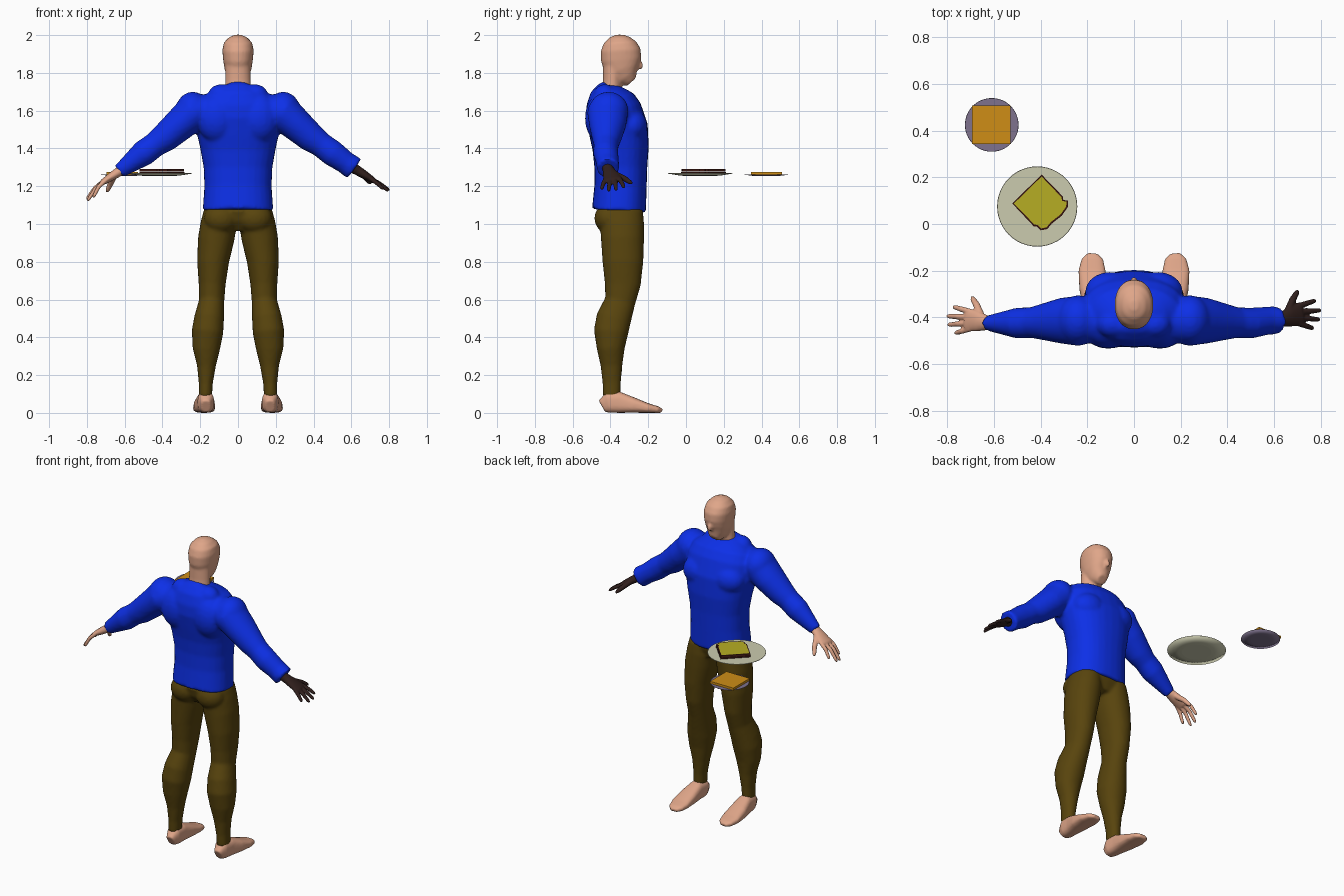
import bpy, bmesh, math
from mathutils import Vector, Matrix

if "Cube" in bpy.data.objects:
    bpy.data.objects.remove(bpy.data.objects["Cube"], do_unlink=True)


def material(name, rgb):
    m = bpy.data.materials.new(name)
    m.use_nodes = True
    m.diffuse_color = (*rgb, 1)
    m.node_tree.nodes["Principled BSDF"].inputs["Base Color"].default_value = (*rgb, 1)
    return m


SKIN = material("skin", (0.74, 0.38, 0.25))
BLUE = material("shirt blue", (0.004, 0.03, 0.83))
BROWN = material("trouser brown", (0.098, 0.058, 0.004))
GLOVE = material("glove black brown", (0.03, 0.014, 0.012))
CREAM = material("plate cream", (0.6, 0.6, 0.43))
MAUVE = material("saucer mauve", (0.21, 0.17, 0.27))
ORANGE = material("cheese orange", (0.62, 0.27, 0.008))
MUSTARD = material("mustard yellow", (0.47, 0.42, 0.017))
CRUST = material("crust", (0.06, 0.012, 0.008))

X, Y, Z = Vector((1, 0, 0)), Vector((0, 1, 0)), Vector((0, 0, 1))


def loft(bm, sections, u, seg=28, power=2.0):
    """Skin closed rings (centre, half width along u, other half width)."""
    pts = [Vector(s[0]) for s in sections]
    rings = []
    for i, (c, a, b) in enumerate(sections):
        t = (pts[min(i + 1, len(pts) - 1)] - pts[max(i - 1, 0)]).normalized()
        w = (u - t * u.dot(t)).normalized()
        v = t.cross(w)
        ring = []
        for k in range(seg):
            ang = math.tau * k / seg
            co, si = math.cos(ang), math.sin(ang)
            p = math.copysign(abs(co) ** (2 / power), co) * a
            q = math.copysign(abs(si) ** (2 / power), si) * b
            ring.append(bm.verts.new(pts[i] + w * p + v * q))
        rings.append(ring)
    for r, s in zip(rings, rings[1:]):
        for k in range(seg):
            j = (k + 1) % seg
            bm.faces.new((r[k], r[j], s[j], s[k]))
    bm.faces.new(rings[0][::-1])
    bm.faces.new(rings[-1])


def column(bm, rows, power=2.0):
    """Loft of level rings given as z, x0, x1, y0, y1."""
    loft(bm, [(((x0 + x1) / 2, (y0 + y1) / 2, z), abs(x1 - x0) / 2, (y1 - y0) / 2)
              for z, x0, x1, y0, y1 in rows], X, power=power)


def ball(bm, centre, size):
    m = Matrix.Translation(centre) @ Matrix.Diagonal((*size, 1))
    bmesh.ops.create_uvsphere(bm, u_segments=20, v_segments=12, radius=1, matrix=m)


def finish(name, bm, mats, voxel=0, smooth=3):
    bmesh.ops.recalc_face_normals(bm, faces=bm.faces[:])
    me = bpy.data.meshes.new(name)
    bm.to_mesh(me)
    bm.free()
    for m in mats:
        me.materials.append(m)
    ob = bpy.data.objects.new(name, me)
    bpy.context.scene.collection.objects.link(ob)
    if voxel:  # fuse overlapping volumes into one soft skin
        rm = ob.modifiers.new("fuse", "REMESH")
        rm.mode, rm.voxel_size, rm.use_smooth_shade = "VOXEL", voxel, True
        sm = ob.modifiers.new("soften", "SMOOTH")
        sm.factor, sm.iterations = 0.5, smooth
    return ob


# Head and neck
bm = bmesh.new()
column(bm, [(z, -w, w, y0, y1) for z, w, y0, y1 in (
    (1.752, .03, -.32, -.258), (1.78, .055, -.38, -.247), (1.82, .071, -.43, -.241),
    (1.87, .079, -.45, -.237), (1.92, .083, -.452, -.24), (1.96, .075, -.437, -.262),
    (1.988, .048, -.405, -.295), (2.002, .016, -.37, -.33))], 2.2)
column(bm, [(1.66, -.07, .07, -.45, -.34), (1.76, -.067, .067, -.44, -.34),
            (1.85, -.065, .065, -.44, -.33)])
ball(bm, (0, -.242, 1.84), (.014, .014, .024))
finish("head", bm, [SKIN], .008)

# Shirt: torso, muscles and sleeves
bm = bmesh.new()
column(bm, [(z, -w, w, y0, y1) for z, w, y0, y1 in (
    (1.07, .187, -.498, -.212), (1.2, .178, -.485, -.208), (1.3, .182, -.485, -.205),
    (1.4, .2, -.495, -.197), (1.5, .222, -.515, -.2), (1.6, .225, -.535, -.235),
    (1.66, .2, -.53, -.272), (1.705, .14, -.505, -.315), (1.735, .085, -.465, -.35))], 2.3)
cuffs = {-1: [((-.63, -.425, 1.278), .032, .037)],
         1: [((.57, -.415, 1.325), .06, .06), ((.615, -.412, 1.293), .06, .064)]}
for s in (-1, 1):
    loft(bm, [((s * .15, -.41, 1.61), .09, .08), ((s * .24, -.415, 1.59), .108, .1),
              ((s * .31, -.415, 1.525), .098, .087), ((s * .39, -.42, 1.455), .078, .077),
              ((s * .44, -.423, 1.42), .066, .066),
              ((s * .5, -.425, 1.375), .066, .069)] + cuffs[s], Y)
    ball(bm, (s * .1, -.29, 1.52), (.11, .085, .09))
    ball(bm, (s * .24, -.41, 1.6), (.09, .105, .1))
    ball(bm, (s * .11, -.45, 1.56), (.11, .085, .13))
    ball(bm, (s * .09, -.43, 1.68), (.07, .06, .06))
ball(bm, (0, -.43, 1.71), (.08, .035, .045))
finish("shirt", bm, [BLUE], .011)

# Trousers
bm = bmesh.new()
column(bm, [(.975, -.12, .12, -.42, -.25), (1.03, -.18, .18, -.46, -.23),
            (1.085, -.175, .175, -.475, -.225)], 2.3)
for s in (-1, 1):
    column(bm, [(z, s * a, s * b, y0, y1) for z, a, b, y0, y1 in (
        (.08, .138, .208, -.44, -.348), (.16, .133, .208, -.442, -.345),
        (.25, .117, .217, -.452, -.337), (.34, .095, .24, -.472, -.325),
        (.43, .078, .245, -.488, -.305), (.5, .074, .232, -.475, -.29),
        (.59, .073, .207, -.43, -.268), (.68, .066, .208, -.43, -.24),
        (.8, .048, .217, -.442, -.226), (.92, .02, .212, -.45, -.222),
        (1.0, .006, .198, -.455, -.222), (1.07, .01, .18, -.45, -.228))], 2.1)
    ball(bm, (s * .09, -.41, 1.03), (.09, .075, .08))
finish("trousers", bm, [BROWN], .01)

# Bare feet
for side, s in (("right", -1), ("left", 1)):
    bm = bmesh.new()
    loft(bm, [((s * x, y, h / 2), w, h / 2) for y, x, w, h in (
        (-.445, .17, .025, .07), (-.41, .17, .043, .11), (-.35, .173, .046, .11),
        (-.28, .178, .056, .082), (-.2, .18, .058, .05), (-.15, .178, .046, .035),
        (-.127, .176, .022, .022))], X, power=2.8)
    column(bm, [(.04, s * .137, s * .208, -.438, -.34), (.13, s * .142, s * .204, -.434, -.354)])
    finish(side + "_foot", bm, [SKIN], .006)


# Hands: wrist, palm, four fingers and a thumb
def hand(name, mat, wrist, knuckle, tips, thumb, bend):
    bm = bmesh.new()
    w, k = Vector(wrist), Vector(knuckle)
    loft(bm, [(w + (w - k) * .3, .029, .03), (w, .03, .026), (w.lerp(k, .5), .043, .022),
              (k, .05, .016), (k + (k - w) * .1, .042, .011)], Y)
    for i, tip in enumerate(tips):
        base = k + Y * (.036 - .024 * i) + (w - k) * .15
        t = Vector(tip)
        mid = base.lerp(t, .55) + Z * bend
        loft(bm, [(base, .013, .012), (mid, .012, .011), (mid.lerp(t, .8), .01, .009),
                  (t, .005, .005)], Y, 12)
    base, t = w.lerp(k, .3) + Y * .015, Vector(thumb)
    loft(bm, [(base, .018, .018), (base.lerp(t, .55) + Y * .008, .015, .015),
              (base.lerp(t, .88), .012, .012), (t, .006, .006)], Z, 12)
    finish(name, bm, [mat], .0045, 2)


hand("right_hand", SKIN, (-.625, -.425, 1.28), (-.715, -.41, 1.222),
     [(-.775, -.355, 1.155), (-.802, -.395, 1.13), (-.797, -.432, 1.122), (-.767, -.468, 1.14)],
     (-.695, -.312, 1.17), .016)
hand("left_glove", GLOVE, (.63, -.41, 1.285), (.715, -.385, 1.232),
     [(.78, -.328, 1.192), (.802, -.37, 1.178), (.797, -.41, 1.174), (.77, -.448, 1.184)],
     (.702, -.285, 1.215), .004)


# Dishes
def dish(name, mat, centre, radius, z, rise):
    bm = bmesh.new()
    loft(bm, [((*centre, z + h * rise), radius * r, radius * r) for r, h in (
        (.5, 0), (.62, .1), (1, .85), (.99, 1))], X, 48)
    # recess the upper face to form the well
    top = max(bm.faces, key=lambda f: f.calc_center_median().z)
    bmesh.ops.inset_region(bm, faces=[top], thickness=radius * .4, depth=-rise * .5)
    ob = finish(name, bm, [mat])
    for p in ob.data.polygons:
        p.use_smooth = len(p.vertices) == 4


dish("large_plate", CREAM, (-.415, .075), .172, 1.255, .014)
dish("small_plate", MAUVE, (-.61, .425), .115, 1.254, .008)


# Flat foods: a prism from an outline with an optional inset spread
def slab(name, outline, z, height, mats, border=0):
    bm = bmesh.new()
    face = bm.faces.new([bm.verts.new((x, y, z)) for x, y in outline])
    ext = bmesh.ops.extrude_face_region(bm, geom=[face])["geom"]
    bmesh.ops.translate(bm, vec=Z * height,
                        verts=[g for g in ext if isinstance(g, bmesh.types.BMVert)])
    top = next(g for g in ext if isinstance(g, bmesh.types.BMFace))
    if border:
        bmesh.ops.inset_region(bm, faces=[top], thickness=border)
        top.material_index = 1
    finish(name, bm, mats)


bread = [(-.522, .088), (-.396, .212), (-.305, .118), (-.303, .103), (-.284, .1),
         (-.284, .072), (-.31, .035), (-.352, .002), (-.372, -.022), (-.4, -.027),
         (-.415, -.012), (-.43, -.01)]
slab("lower_bread_slice", bread, 1.262, .013, [CRUST])
slab("upper_bread_slice", [(x * .99 - .004, y * .98 + .002) for x, y in bread],
     1.277, .015, [CRUST, MUSTARD], .006)
cx, cy, r = -.612, .426, .083
slab("cheese_slice", [(cx - r, cy - r), (cx + r, cy - r), (cx + r, cy + r), (cx - r, cy + r)],
     1.261, .015, [ORANGE])
